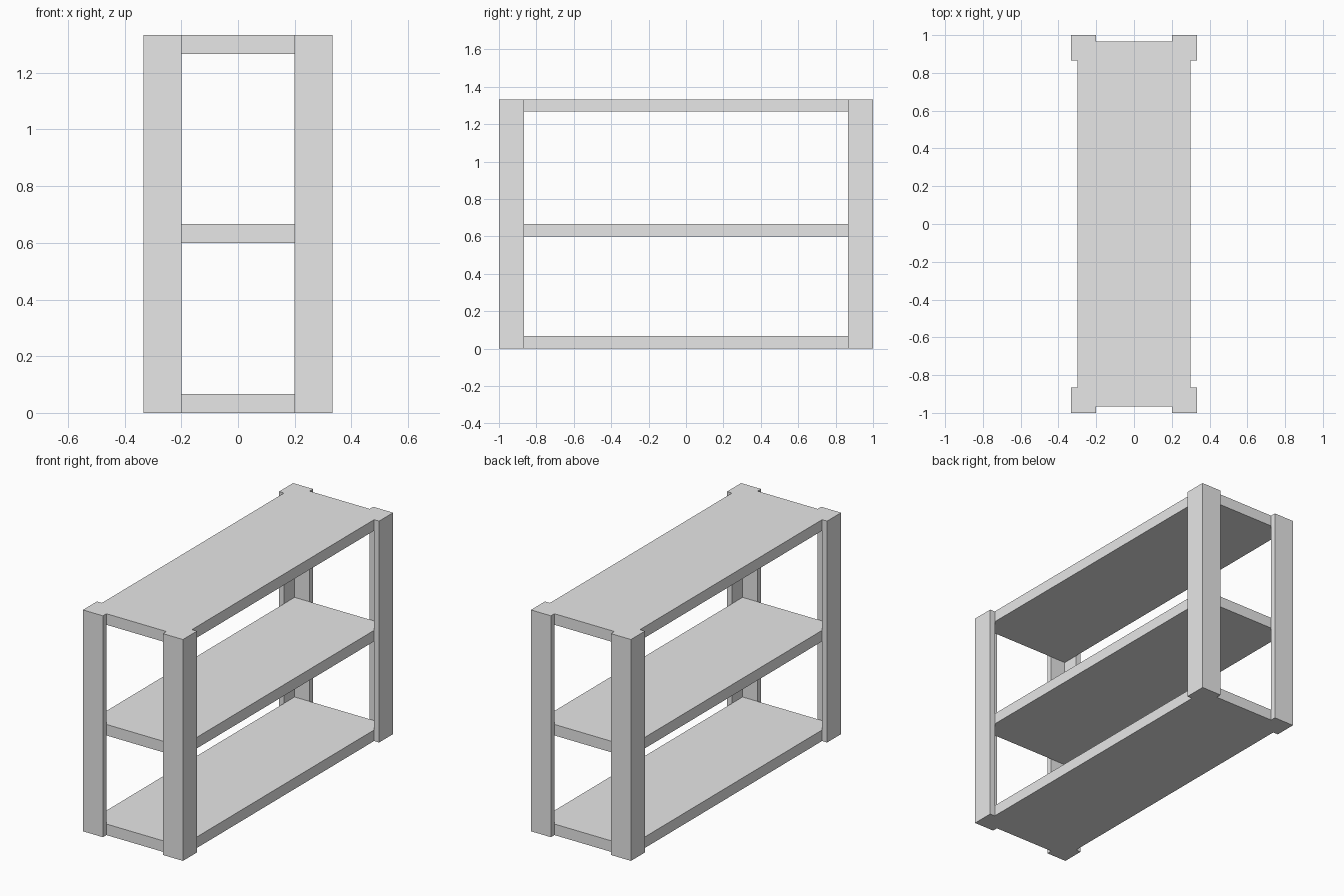
import bpy
import bmesh

if "Cube" in bpy.data.objects:
    bpy.data.objects.remove(bpy.data.objects["Cube"])

HX, HY, H = 1 / 3, 1.0, 4 / 3   # half width, half length, height
W, T = 0.4 / 3, 0.1 / 3         # angle post flange width and thickness
SHELF = 0.2 / 3                 # shelf thickness

grey = bpy.data.materials.new("light_grey")
grey.diffuse_color = (0.8, 0.8, 0.8, 1)
grey.use_nodes = True
grey.node_tree.nodes["Principled BSDF"].inputs["Base Color"].default_value = grey.diffuse_color


def prism(name, outline, z0, z1):
    """Extrude a flat outline from z0 up to z1."""
    bm = bmesh.new()
    base = bm.faces.new([bm.verts.new((x, y, z0)) for x, y in outline])
    top = bmesh.ops.extrude_face_region(bm, geom=[base])["geom"]
    verts = [v for v in top if isinstance(v, bmesh.types.BMVert)]
    bmesh.ops.translate(bm, verts=verts, vec=(0, 0, z1 - z0))
    bmesh.ops.recalc_face_normals(bm, faces=bm.faces)
    mesh = bpy.data.meshes.new(name)
    bm.to_mesh(mesh)
    bm.free()
    mesh.materials.append(grey)
    obj = bpy.data.objects.new(name, mesh)
    bpy.context.collection.objects.link(obj)
    return obj


# L-shaped corner posts wrapping the shelf corners
corner = [(HX, HY), (HX - W, HY), (HX - W, HY - T),
          (HX - T, HY - T), (HX - T, HY - W), (HX, HY - W)]
for sx, side in ((-1, "left"), (1, "right")):
    for sy, end in ((-1, "front"), (1, "back")):
        prism(f"{end}_{side}_post", [(sx * x, sy * y) for x, y in corner], 0, H)

# Three shelves seated inside the posts
sx, sy = HX - T, HY - T
board = [(-sx, -sy), (sx, -sy), (sx, sy), (-sx, sy)]
for name, top in (("bottom_shelf", SHELF), ("middle_shelf", H / 2), ("top_shelf", H)):
    prism(name, board, top - SHELF, top)
